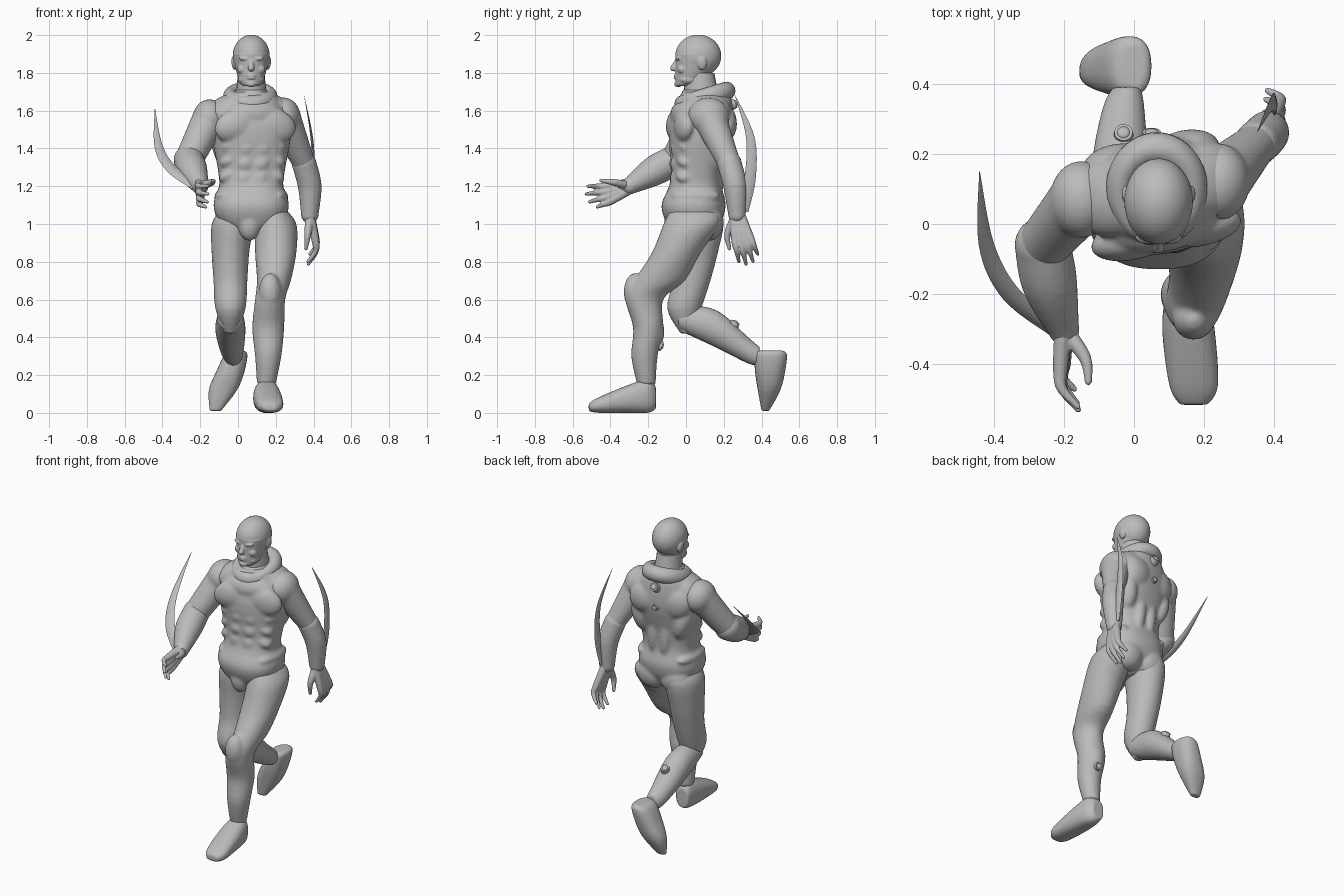
import bpy, bmesh, math
from mathutils import Vector, Matrix

if "Cube" in bpy.data.objects:
    bpy.data.objects.remove(bpy.data.objects["Cube"])

X, Y, Z = Vector((1, 0, 0)), Vector((0, 1, 0)), Vector((0, 0, 1))
MID = 0.07  # body centre line

grey = bpy.data.materials.new("plain_grey")
grey.use_nodes = True
grey.diffuse_color = (0.5, 0.5, 0.5, 1)
grey.node_tree.nodes["Principled BSDF"].inputs["Base Color"].default_value = grey.diffuse_color


def smooth_rows(sections, steps):
    """Interpolate smoothly between cross-sections."""
    rows = [sections[0], *sections, sections[-1]]
    result = []
    for before, start, end, after in zip(rows, rows[1:], rows[2:], rows[3:]):
        for step in range(steps):
            t = step / steps
            result.append([q + t / 2 * (r - p + t * (2 * p - 5 * q + 4 * r - s + t * (3 * (q - r) + s - p)))
                           for p, q, r, s in zip(before, start, end, after)])
    result.append(sections[-1])
    return result


def loft(bm, sections, axis=None, ref=Y, power=2.0, sides=24, steps=4):
    """Skin ovals given as (x, y, z, width, depth); depth is measured along ref."""
    rows = smooth_rows(sections, steps)
    centres = [Vector(row[:3]) for row in rows]
    rings = []
    for i, (centre, row) in enumerate(zip(centres, rows)):
        tangent = axis or (centres[min(i + 1, len(rows) - 1)] - centres[max(i - 1, 0)]).normalized()
        depth_axis = (ref - tangent * ref.dot(tangent)).normalized()
        width_axis = depth_axis.cross(tangent)
        ring = []
        for k in range(sides):
            angle = math.tau * k / sides
            c, s = math.cos(angle), math.sin(angle)
            across = math.copysign(abs(c) ** (2 / power), c) * row[3]
            along = math.copysign(abs(s) ** (2 / power), s) * row[4]
            ring.append(bm.verts.new(centre + width_axis * across + depth_axis * along))
        rings.append(ring)
    for low, high in zip(rings, rings[1:]):
        for k in range(sides):
            following = (k + 1) % sides
            bm.faces.new((low[k], low[following], high[following], high[k]))
    bm.faces.new(rings[0][::-1])
    bm.faces.new(rings[-1])


def blob(bm, centre, radii, tilt=0.0):
    matrix = Matrix.Translation(centre) @ Matrix.Rotation(tilt, 4, "Y") @ Matrix.Diagonal((*radii, 1))
    bmesh.ops.create_uvsphere(bm, u_segments=40, v_segments=24, radius=1, matrix=matrix)


def pair(bm, offset, y, z, radii, tilt=0.0):
    """Two ellipsoids mirrored about the body centre."""
    for side in (-1, 1):
        blob(bm, (MID + side * offset, y, z), radii, side * tilt)


def limb(bm, points, start, end, bulge=0.0, ref=Y):
    """Round-ended tapering tube that swells in the middle."""
    sections = []
    for i, point in enumerate(points):
        t = i / (len(points) - 1)
        radius = start + (end - start) * t + bulge * math.sin(math.pi * t)
        sections.append((*point, radius, radius))
    loft(bm, sections, ref=ref, sides=18)
    blob(bm, points[0], [start] * 3)
    blob(bm, points[-1], [end] * 3)


def part(name, bm, voxel=0.0, relaxing=4):
    """Finish a part, fusing its overlapping pieces if a voxel size is given."""
    bmesh.ops.recalc_face_normals(bm, faces=bm.faces)
    mesh = bpy.data.meshes.new(name)
    bm.to_mesh(mesh)
    bm.free()
    obj = bpy.data.objects.new(name, mesh)
    bpy.context.collection.objects.link(obj)
    mesh.materials.append(grey)
    bpy.ops.object.select_all(action="DESELECT")
    obj.select_set(True)
    bpy.context.view_layer.objects.active = obj
    bpy.ops.object.shade_smooth_by_angle(angle=math.radians(40))
    if voxel:
        fuse = obj.modifiers.new("fuse", "REMESH")
        fuse.mode, fuse.voxel_size, fuse.use_smooth_shade = "VOXEL", voxel, True
        relax = obj.modifiers.new("relax", "SMOOTH")
        relax.factor, relax.iterations = 0.5, relaxing


# Torso with muscles
bm = bmesh.new()
profile = [(0.03, 0.92, 0.03, 0.06), (0.04, 1, 0.16, 0.14), (0.04, 1.1, 0.2, 0.17), (0.05, 1.2, 0.17, 0.14),
           (0.06, 1.3, 0.18, 0.135), (0.08, 1.5, 0.21, 0.165), (0.1, 1.65, 0.16, 0.14), (0.1, 1.7, 0.1, 0.12)]
loft(bm, [(MID, *row) for row in profile], axis=Z, power=2.4, sides=36)
pair(bm, 0.1, -0.03, 1.52, (0.12, 0.055, 0.09), 0.25)           # chest
blob(bm, (MID, 0, 1.58), (0.16, 0.08, 0.08))                    # upper chest
for z in (1.24, 1.32, 1.4):
    pair(bm, 0.04, -0.06, z, (0.045, 0.026, 0.042))             # abdomen
    pair(bm, 0.12, -0.01, z + 0.02, (0.06, 0.05, 0.035), 0.5)   # ribs
pair(bm, 0.1, 0.19, 1.53, (0.1, 0.06, 0.1), -0.4)               # shoulder blades
pair(bm, 0.14, 0.14, 1.41, (0.06, 0.08, 0.13), 0.2)             # sides of back
pair(bm, 0.04, 0.17, 1.3, (0.04, 0.04, 0.15))                   # lower back
pair(bm, 0.13, 0.1, 1.61, (0.14, 0.11, 0.07), 0.5)              # slope from neck to shoulder
pair(bm, 0.08, 0.12, 1.01, (0.1, 0.08, 0.1))                    # seat
pair(bm, 0.14, 0.05, 1.15, (0.055, 0.13, 0.04), 0.15)           # hip bands
blob(bm, (0.06, -0.06, 1), (0.06, 0.055, 0.09))                 # front of pelvis
pivot = Vector((MID, 0.08, 0))
for vert in bm.verts:                                           # chest turns with the stride
    turn = 0.2 * min(max((vert.co.z - 1.2) / 0.3, 0), 1)
    vert.co = Matrix.Rotation(turn, 3, "Z") @ (vert.co - pivot) + pivot
part("torso", bm, 0.008, 12)

# Collar and neck
bpy.ops.mesh.primitive_torus_add(major_segments=48, minor_segments=16, major_radius=0.105, minor_radius=0.04,
                                 location=(0.065, 0.1, 1.67), rotation=(0.3, 0, 0))
collar = bpy.context.object
collar.name = "collar"
collar.scale = (1, 1.15, 1.2)
collar.data.materials.append(grey)
bpy.ops.object.shade_smooth_by_angle()
bm = bmesh.new()
loft(bm, [(MID, 0.1, 1.6, 0.09, 0.1), (MID, 0.08, 1.7, 0.08, 0.09), (MID, 0.07, 1.8, 0.07, 0.08)], axis=Z)
part("neck", bm)
bm = bmesh.new()
loft(bm, [(MID, 0.08, 1.66, 0.1, 0.11), (MID, 0.08, 1.7, 0.09, 0.1), (MID, 0.08, 1.71, 0.08, 0.09)], axis=Z)
part("neck_band", bm)

# Head
bm = bmesh.new()
blob(bm, (MID, 0.065, 1.89), (0.098, 0.122, 0.112))
jaw = [(-0.02, 1.73, 0.035, 0.03), (0.01, 1.75, 0.06, 0.065), (0.05, 1.83, 0.085, 0.105), (0.06, 1.9, 0.097, 0.117)]
loft(bm, [(MID, *row) for row in jaw], axis=Z, power=2.1, sides=36)
limb(bm, [(MID, -0.045, 1.87), (MID, -0.067, 1.825)], 0.01, 0.017)  # nose
pair(bm, 0.032, -0.037, 1.874, (0.035, 0.02, 0.012), -0.15)  # brows
pair(bm, 0.045, -0.02, 1.82, (0.03, 0.025, 0.025), 0.3)      # cheeks
pair(bm, 0.034, -0.034, 1.852, (0.014, 0.01, 0.008))         # eyes
pair(bm, 0.045, 0.015, 1.765, (0.025, 0.05, 0.025))          # jaw corners
pair(bm, 0.092, 0.085, 1.85, (0.012, 0.025, 0.035), 0.15)    # ears
blob(bm, (MID, -0.042, 1.742), (0.027, 0.02, 0.018))         # chin
blob(bm, (MID, -0.035, 1.785), (0.035, 0.025, 0.03))         # mouth
for z in (1.772, 1.785):
    blob(bm, (MID, -0.052, z), (0.024, 0.014, 0.006))        # lips
part("head", bm, 0.004, 4)

# Arms
right_shoulder, right_elbow, right_wrist = (-0.15, 0.07, 1.56), (-0.26, -0.06, 1.34), (-0.2, -0.3, 1.2)
left_shoulder, left_elbow, left_wrist = (0.24, 0.12, 1.57), (0.35, 0.23, 1.32), (0.38, 0.27, 1.05)
for side, shoulder, elbow, thin in (("right", right_shoulder, right_elbow, 0.075), ("left", left_shoulder, left_elbow, 0.06)):
    bm = bmesh.new()
    limb(bm, [shoulder, elbow], 0.092, thin)
    blob(bm, shoulder, (0.09, 0.11, 0.1))
    part(side + "_upper_arm", bm, 0.009, 8)
bm = bmesh.new()
limb(bm, [right_elbow, (-0.24, -0.17, 1.28), right_wrist], 0.08, 0.045, 0.017, Z)
part("right_forearm", bm, 0.008)
bm = bmesh.new()
limb(bm, [left_elbow, (0.38, 0.26, 1.2), left_wrist], 0.065, 0.047, 0.007)
part("left_forearm", bm, 0.008)


def hand(name, wrist, knuckles, tips, thumb, curl, ref):
    """Fan four fingers between the first and last knuckle, then add a thumb."""
    wrist = Vector(wrist)
    first, last, first_tip, last_tip = map(Vector, (*knuckles, *tips))
    bm = bmesh.new()
    for i in range(4):
        t = i / 3
        knuckle, tip = first.lerp(last, t), first_tip.lerp(last_tip, t)
        tip += (tip - wrist).normalized() * 0.03 * math.sin(math.pi * t)
        root = wrist + (last - first) * (t - 0.5) * 0.4
        bend = knuckle.lerp(tip, 0.5) + X * curl
        limb(bm, [root, knuckle, bend, tip], 0.026, 0.009, ref=ref)
    limb(bm, [wrist, *thumb], 0.026, 0.01, ref=ref)
    part(name, bm, 0.005, 2)


hand("right_hand", right_wrist, [(-0.21, -0.42, 1.2), (-0.2, -0.4, 1.12)], [(-0.16, -0.52, 1.2), (-0.17, -0.47, 1.09)],
     [(-0.14, -0.38, 1.22), (-0.13, -0.45, 1.23)], -0.02, Z)
hand("left_hand", left_wrist, [(0.41, 0.26, 0.91), (0.41, 0.34, 0.93)], [(0.37, 0.28, 0.8), (0.38, 0.38, 0.84)],
     [(0.37, 0.22, 0.95), (0.36, 0.23, 0.87)], 0.02, Y)


def blade(name, points, flat):
    """Curved blade narrowing to a point, thin along the flat direction."""
    widths = [0.03 * (1 - (i / (len(points) - 1)) ** 3) + 0.001 for i in range(len(points))]
    bm = bmesh.new()
    loft(bm, [(*p, w, w * 0.3) for p, w in zip(points, widths)], ref=flat, power=1.4, sides=12, steps=8)
    part(name, bm)


blade("right_blade", [(-0.22, -0.3, 1.2), (-0.35, -0.2, 1.29), (-0.42, -0.06, 1.41), (-0.44, 0.15, 1.61)], Y - Z)
blade("left_blade", [(0.39, 0.3, 1.07), (0.4, 0.34, 1.25), (0.39, 0.34, 1.46), (0.35, 0.26, 1.68)], X)

# Left leg, striding forward
bm = bmesh.new()
loft(bm, [(0.18, 0.04, 1.08, 0.07, 0.12), (0.2, 0.03, 1, 0.11, 0.15), (0.2, -0.05, 0.85, 0.11, 0.13),
          (0.19, -0.14, 0.7, 0.09, 0.135), (0.17, -0.22, 0.6, 0.08, 0.1), (0.16, -0.2, 0.45, 0.085, 0.08),
          (0.16, -0.22, 0.3, 0.07, 0.07), (0.15, -0.21, 0.15, 0.05, 0.05)], axis=Z)
blob(bm, (0.17, -0.27, 0.64), (0.06, 0.06, 0.1))    # knee
blob(bm, (0.16, -0.17, 0.43), (0.06, 0.055, 0.1))   # calf
part("left_leg", bm, 0.009, 10)
bm = bmesh.new()
loft(bm, [(0.17, -0.515, 0.03, 0.04, 0.02), (0.17, -0.46, 0.042, 0.07, 0.042), (0.155, -0.3, 0.075, 0.075, 0.075),
          (0.15, -0.2, 0.09, 0.06, 0.09), (0.14, -0.16, 0.08, 0.04, 0.06)], axis=Y, ref=Z, power=2.4)
part("left_boot", bm, 0.007)

# Right leg, bent and trailing
bm = bmesh.new()
loft(bm, [(-0.02, 0.06, 1.08, 0.07, 0.11), (-0.03, 0.06, 1, 0.11, 0.14), (-0.04, 0.05, 0.85, 0.1, 0.12),
          (-0.04, 0.03, 0.7, 0.09, 0.1), (-0.04, -0.01, 0.55, 0.08, 0.09), (-0.04, 0, 0.42, 0.03, 0.03)], axis=Z)
part("right_thigh", bm, 0.009, 8)
bm = bmesh.new()
loft(bm, [(-0.04, -0.04, 0.5, 0.06, 0.06), (-0.04, 0.02, 0.49, 0.07, 0.08), (-0.04, 0.17, 0.44, 0.08, 0.1),
          (-0.03, 0.33, 0.33, 0.06, 0.07), (-0.02, 0.39, 0.3, 0.04, 0.05)], axis=Y, ref=Z)
part("right_shin", bm, 0.009)
bm = bmesh.new()
loft(bm, [(0, 0.45, 0.33, 0.03, 0.06), (-0.01, 0.45, 0.31, 0.06, 0.085), (-0.04, 0.445, 0.22, 0.075, 0.08),
          (-0.08, 0.44, 0.12, 0.075, 0.06), (-0.12, 0.42, 0.01, 0.03, 0.02)], axis=Z, power=2.4)
part("right_boot", bm, 0.007)


def stud(name, centre, direction, radius):
    """Domed button facing along the given direction."""
    frame = Matrix.Translation(centre) @ direction.to_track_quat("Z", "Y").to_matrix().to_4x4()
    bm = bmesh.new()
    bmesh.ops.create_cone(bm, cap_ends=True, segments=24, radius1=radius * 1.2, radius2=radius, depth=0.05, matrix=frame)
    dome = frame @ Matrix.Translation(Z * 0.025) @ Matrix.Diagonal((1, 1, 0.4, 1))
    bmesh.ops.create_uvsphere(bm, u_segments=16, v_segments=8, radius=radius * 0.7, matrix=dome)
    part(name, bm)


stud("upper_back_stud", (0.05, 0.24, 1.63), Y + Z / 2, 0.026)
stud("lower_back_stud", (0.05, 0.23, 1.5), Y, 0.018)
stud("left_calf_stud", (0.16, -0.15, 0.36), Y - Z / 3, 0.026)
stud("right_calf_stud", (-0.03, 0.25, 0.46), Y / 2 + Z, 0.026)
